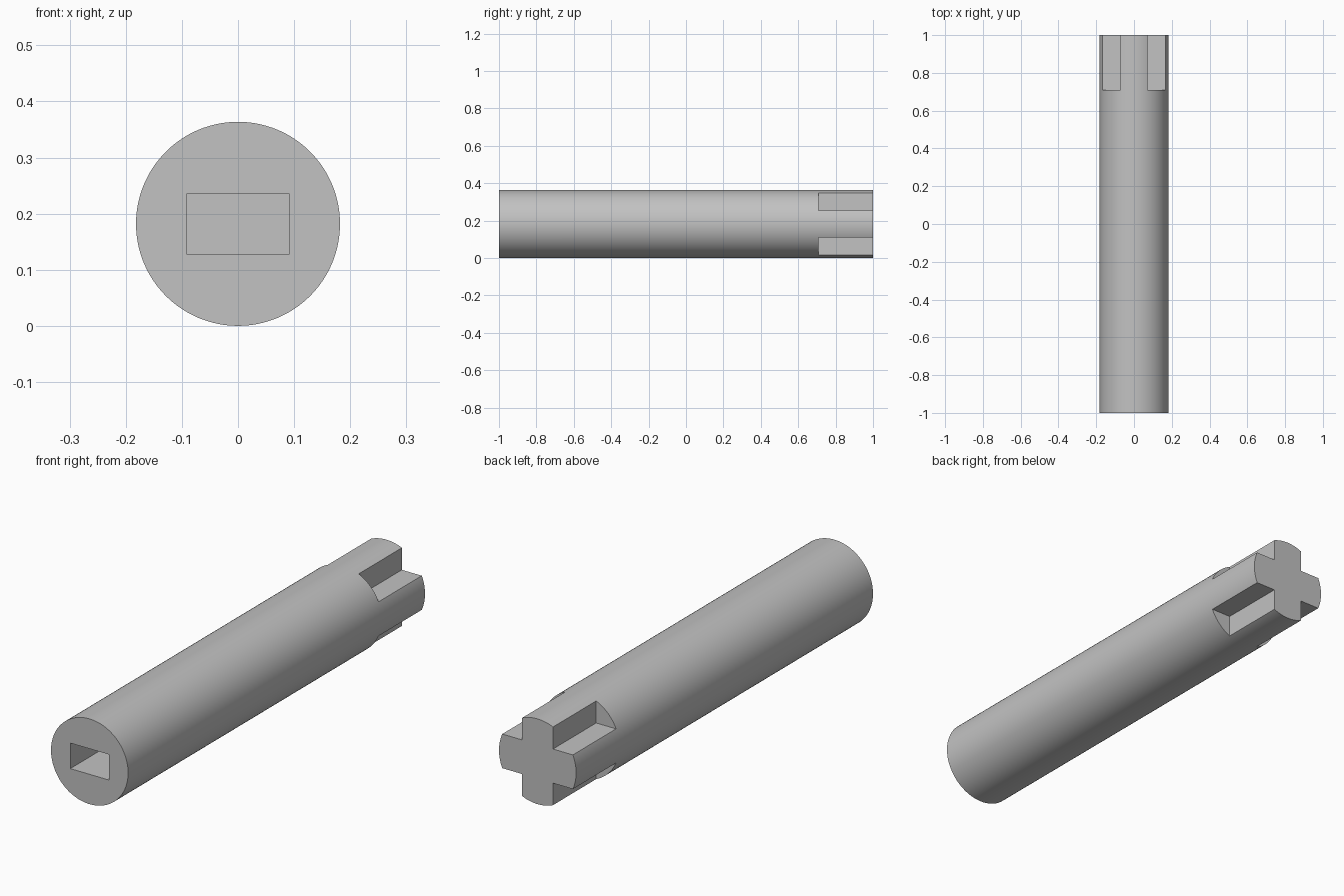
import bpy

R = 0.1818       # shaft radius
ARM = 0.0727     # half width of the cross arms
DEPTH = 0.291    # length of the cross end and of the socket

cube = bpy.data.objects.get("Cube")
if cube:
    bpy.data.objects.remove(cube, do_unlink=True)

grey = bpy.data.materials.new("plain_grey")
grey.use_nodes = True
colour = (0.54, 0.54, 0.54, 1)
grey.diffuse_color = colour
grey.node_tree.nodes["Principled BSDF"].inputs["Base Color"].default_value = colour


def box(name, low, high):
    """Box spanning two opposite corners."""
    centre = [(a + b) / 2 for a, b in zip(low, high)]
    bpy.ops.mesh.primitive_cube_add(size=1, location=centre)
    ob = bpy.context.object
    ob.name = name
    ob.scale = [b - a for a, b in zip(low, high)]
    bpy.ops.object.transform_apply(location=False, rotation=False, scale=True)
    ob.data.materials.append(grey)
    ob.hide_render = True
    return ob


# Round shaft lying along y
bpy.ops.mesh.primitive_cylinder_add(vertices=128, radius=R, depth=2,
                                    location=(0, 0, R), rotation=(1.5707963, 0, 0))
shaft = bpy.context.object
shaft.name = "shaft"
bpy.ops.object.transform_apply(location=True, rotation=True, scale=True)
shaft.data.materials.append(grey)

# Rectangular socket in the front end
cutters = [box("socket_cutter", (-R / 2, -1.1, R - 0.0545), (R / 2, DEPTH - 1, R + 0.0545))]

# Four corner notches leave a cross at the back end
for sx in (-1, 1):
    for sz in (-1, 1):
        xs = sorted((sx * ARM, sx * 0.3))
        zs = sorted((R + sz * ARM, R + sz * 0.3))
        cutters.append(box("notch_cutter", (xs[0], 1 - DEPTH, zs[0]), (xs[1], 1.1, zs[1])))

# Cut the shaft, then discard the cutters
bpy.ops.object.select_all(action="DESELECT")
shaft.select_set(True)
bpy.context.view_layer.objects.active = shaft
for cutter in cutters:
    mod = shaft.modifiers.new("cut", "BOOLEAN")
    mod.operation = "DIFFERENCE"
    mod.solver = "EXACT"
    mod.object = cutter
    bpy.ops.object.modifier_apply(modifier=mod.name)
for cutter in cutters:
    bpy.data.objects.remove(cutter, do_unlink=True)

bpy.ops.object.shade_smooth_by_angle(angle=0.5)
